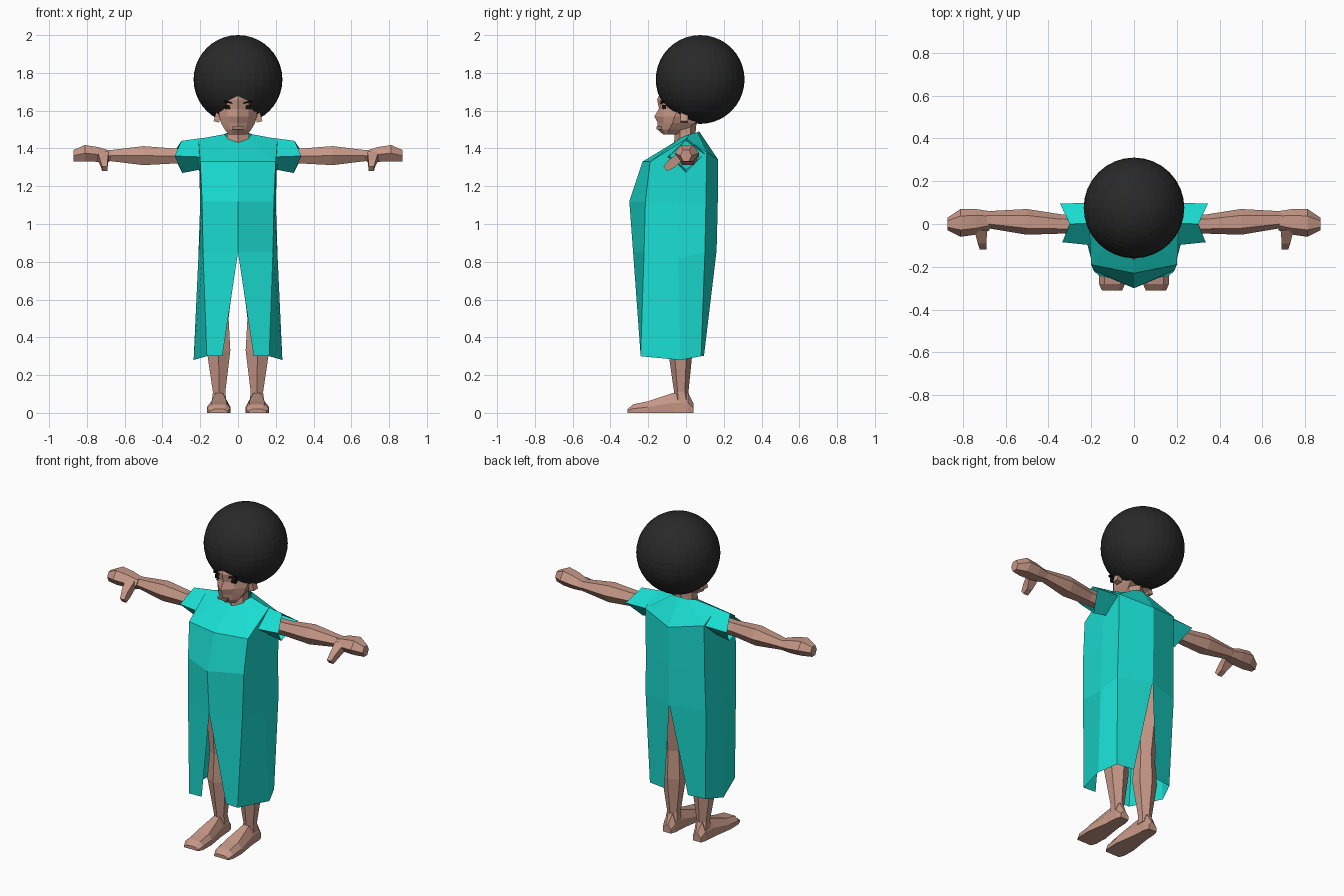
import bpy, bmesh
from math import sin, cos, pi, radians


def material(name, col):
    m = bpy.data.materials.new(name)
    m.diffuse_color = (*col, 1)
    return m


SKIN = material("skin", (0.56, 0.31, 0.24))
CLOTH = material("cloth", (0.01, 0.72, 0.64))
DARK = material("hair_black", (0.022, 0.022, 0.022))
BLACK = material("eye_black", (0.005, 0.005, 0.005))
LIP = material("lip", (0.33, 0.2, 0.17))


def loft(name, rings, mat, closed=True, caps=True, mirror=True):
    """Skin a list of equal-length point rings, optionally mirrored across x."""
    bm = bmesh.new()
    rows = [[bm.verts.new(p) for p in r] for r in rings]
    n = len(rows[0])
    for a, b in zip(rows, rows[1:]):
        for i in range(n if closed else n - 1):
            j = (i + 1) % n
            bm.faces.new((a[i], a[j], b[j], b[i]))
    if caps:
        bm.faces.new(rows[0])
        bm.faces.new(rows[-1])
    bmesh.ops.recalc_face_normals(bm, faces=bm.faces)
    me = bpy.data.meshes.new(name)
    bm.to_mesh(me)
    bm.free()
    ob = bpy.data.objects.new(name, me)
    bpy.context.collection.objects.link(ob)
    me.materials.append(mat)
    if mirror:
        mod = ob.modifiers.new("mirror", "MIRROR")
        mod.use_clip = True
        mod.merge_threshold = 0.0005
    return ob


def oval_z(z, cx, cy, rx, ry, n=6):
    return [(cx + rx * sin(2 * pi * i / n), cy - ry * cos(2 * pi * i / n), z) for i in range(n)]


def oval_x(x, cy, cz, ry, rz, n=6):
    return [(x, cy - ry * cos(2 * pi * i / n), cz + rz * sin(2 * pi * i / n)) for i in range(n)]


def box(name, centre, size, mat, tilt=0):
    x, y, z = (s / 2 for s in size)
    rings = [[(-x, -y, k), (x, -y, k), (x, y, k), (-x, y, k)] for k in (-z, z)]
    t = radians(tilt)
    rings = [[(centre[0] + p[0] * cos(t) - p[2] * sin(t), centre[1] + p[1],
               centre[2] + p[0] * sin(t) + p[2] * cos(t)) for p in r] for r in rings]
    return loft(name, rings, mat, mirror=centre[0] != 0)


# Round hair
bpy.ops.mesh.primitive_uv_sphere_add(segments=32, ring_count=20, radius=0.235, location=(0, 0.075, 1.765))
hair = bpy.context.object
hair.name = "hair"
hair.data.materials.append(DARK)

# Head: z, front y, half width, back y, cheek set-back
head = [(1.475, -0.122, 0.05, -0.05, 0.012), (1.50, -0.15, 0.07, 0.0, 0.03),
        (1.535, -0.15, 0.09, 0.05, 0.03), (1.57, -0.168, 0.1, 0.1, 0.05),
        (1.61, -0.143, 0.1, 0.12, 0.026), (1.66, -0.153, 0.1, 0.13, 0.03),
        (1.73, -0.12, 0.08, 0.12, 0.03)]
rings = []
for z, f, w, b, d in head:
    half = [(0, f), (w * 0.55, f + d), (w, f + (b - f) * 0.4), (w * 0.75, b)]
    rings.append([(x, y, z) for x, y in half] + [(-x, y, z) for x, y in half[:0:-1]])
loft("head", rings, SKIN, mirror=False)
loft("neck", [oval_z(1.40, 0, 0.0, 0.075, 0.065), oval_z(1.48, 0, -0.005, 0.065, 0.055),
              oval_z(1.58, 0, 0.0, 0.065, 0.06)], SKIN, mirror=False)

# Face details
box("ear", (0.108, -0.01, 1.565), (0.03, 0.04, 0.05), SKIN, 15)
box("eye", (0.054, -0.115, 1.62), (0.03, 0.02, 0.022), BLACK)
box("eyebrow", (0.05, -0.122, 1.645), (0.05, 0.024, 0.01), BLACK, 12)
box("mouth", (0, -0.143, 1.508), (0.06, 0.026, 0.014), LIP)

# Robe: half outline rows from front centre to back centre, slit front and back
robe = [
    [(0, -0.05, 1.44), (0.05, -0.03, 1.455), (0.075, 0.02, 1.475), (0.05, 0.06, 1.485), (0, 0.07, 1.49)],
    [(0, -0.23, 1.33), (0.2, -0.19, 1.33), (0.21, 0.0, 1.45), (0.2, 0.11, 1.38), (0, 0.17, 1.34)],
    [(0, -0.3, 1.12), (0.19, -0.215, 1.12), (0.2, -0.04, 1.12), (0.2, 0.105, 1.1), (0, 0.168, 1.1)],
    [(0, -0.28, 0.85), (0.185, -0.222, 0.85), (0.21, -0.04, 0.82), (0.205, 0.1, 0.85), (0, 0.162, 0.86)],
    [(0.083, -0.235, 0.3), (0.165, -0.24, 0.3), (0.235, -0.03, 0.28), (0.19, 0.08, 0.3), (0.08, 0.095, 0.3)],
]
loft("robe", robe, CLOTH, closed=False, caps=False)

# Flared diamond sleeves
loft("sleeve", [
    [(0.19, -0.1, 1.355), (0.19, 0.005, 1.455), (0.19, 0.1, 1.375), (0.19, 0.0, 1.29)],
    [(0.335, -0.085, 1.36), (0.3, 0.0, 1.44), (0.345, 0.095, 1.37), (0.295, 0.0, 1.27)],
], CLOTH, caps=False)

# Arms and hands
loft("arm", [oval_x(0.18, 0.0, 1.36, 0.05, 0.05), oval_x(0.34, 0.0, 1.36, 0.045, 0.046),
             oval_x(0.50, 0.01, 1.362, 0.06, 0.058), oval_x(0.68, 0.02, 1.362, 0.04, 0.033),
             oval_x(0.71, 0.02, 1.362, 0.042, 0.035)], SKIN)
loft("hand", [oval_x(0.675, 0.015, 1.36, 0.045, 0.032), oval_x(0.74, 0.01, 1.368, 0.06, 0.045),
              oval_x(0.81, 0.005, 1.375, 0.065, 0.05), oval_x(0.87, 0.0, 1.362, 0.03, 0.035)], SKIN)
loft("thumb", [
    [(0.685, -0.02, 1.34), (0.745, -0.02, 1.34), (0.745, -0.03, 1.385), (0.685, -0.03, 1.385)],
    [(0.69, -0.06, 1.30), (0.725, -0.06, 1.30), (0.73, -0.09, 1.34), (0.69, -0.09, 1.34)],
    [(0.69, -0.1, 1.28), (0.72, -0.1, 1.28), (0.72, -0.12, 1.305), (0.69, -0.12, 1.305)],
], SKIN)

# Legs
legs = [(0.06, 0.1, -0.02, 0.045, 0.045), (0.11, 0.1, -0.025, 0.038, 0.038),
        (0.33, 0.103, -0.03, 0.072, 0.065), (0.5, 0.1, -0.03, 0.058, 0.06),
        (0.8, 0.097, -0.02, 0.095, 0.095), (0.97, 0.09, -0.02, 0.095, 0.1)]
loft("leg", [oval_z(*r) for r in legs], SKIN)

# Feet: y, inner x, outer x, top z
feet = [(0.04, 0.075, 0.13, 0.05), (0.01, 0.065, 0.14, 0.11), (-0.07, 0.06, 0.145, 0.105),
        (-0.2, 0.04, 0.165, 0.062), (-0.28, 0.042, 0.163, 0.045), (-0.31, 0.055, 0.15, 0.02)]
loft("foot", [[(a, y, 0), (b, y, 0), (b, y, t * 0.5), (b - 0.025, y, t), (a + 0.02, y, t), (a, y, t * 0.5)]
              for y, a, b, t in feet], SKIN)
